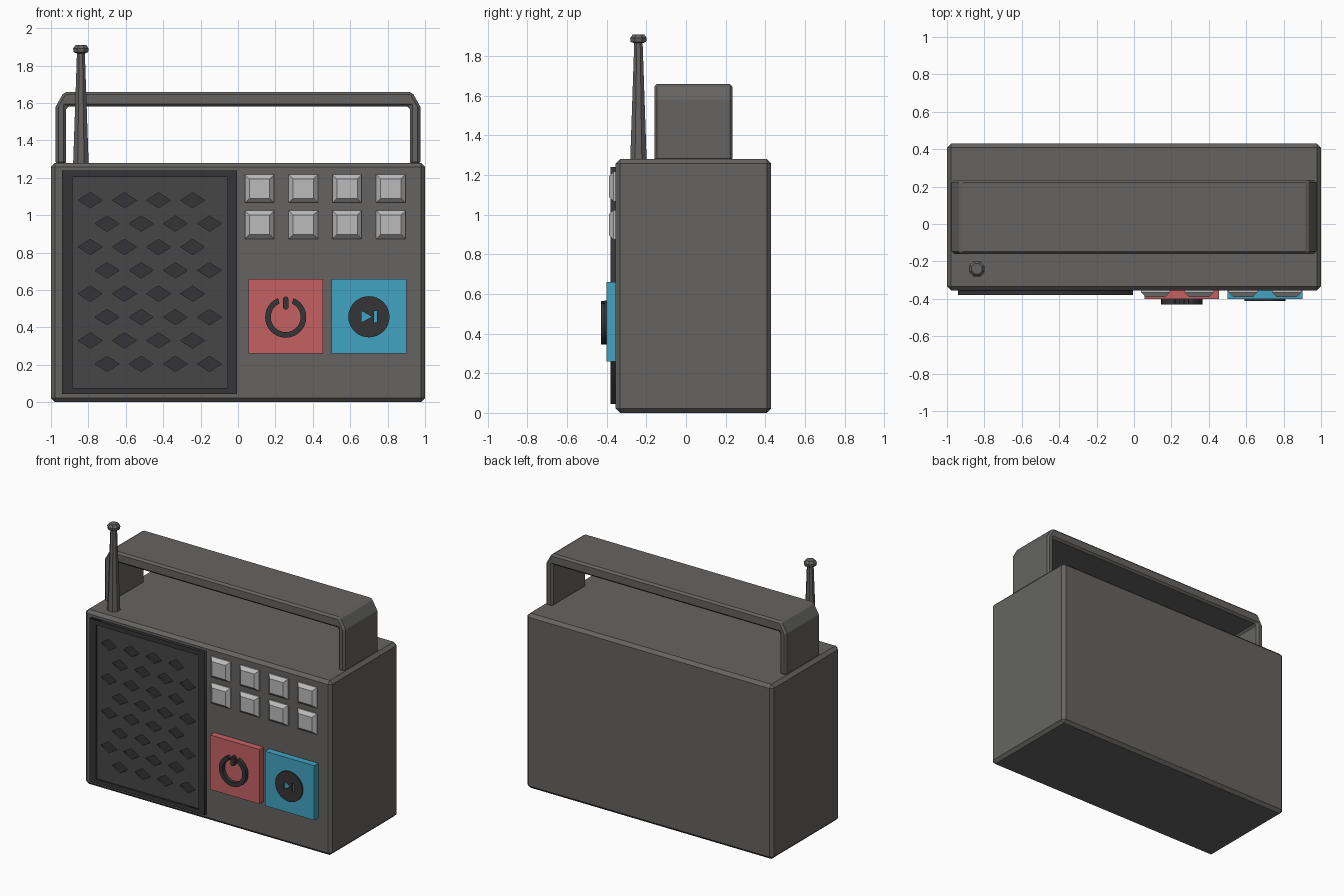
import bpy, bmesh
from math import sin, cos, pi, radians

if "Cube" in bpy.data.objects:
    bpy.data.objects.remove(bpy.data.objects["Cube"])


def material(name, r, g, b):
    m = bpy.data.materials.new(name)
    m.diffuse_color = (r, g, b, 1)
    m.use_nodes = True
    m.node_tree.nodes["Principled BSDF"].inputs["Base Color"].default_value = m.diffuse_color
    return m


GREY = material("case_grey", 0.13, 0.127, 0.122)
DARK = material("dark_trim", 0.035, 0.035, 0.038)
MESH = material("grille_grey", 0.062, 0.062, 0.062)
LIGHT = material("key_grey", 0.5, 0.5, 0.5)
RED = material("red", 0.56, 0.12, 0.125)
BLUE = material("blue", 0.055, 0.37, 0.54)


def finish(name, bm, mat, bevel=0):
    bmesh.ops.recalc_face_normals(bm, faces=bm.faces)
    me = bpy.data.meshes.new(name)
    bm.to_mesh(me)
    bm.free()
    ob = bpy.data.objects.new(name, me)
    bpy.context.collection.objects.link(ob)
    me.materials.append(mat)
    if bevel:
        mod = ob.modifiers.new("bevel", 'BEVEL')
        mod.width, mod.segments = bevel, 1
        mod.limit_method, mod.angle_limit = 'ANGLE', radians(50)
    return ob


def prism(name, outline, y0, y1, mat, bevel=0, grow=1):
    """Extrude an x/z outline from y0 (front) to y1; grow below 1 tapers the front."""
    bm = bmesh.new()
    cx = sum(p[0] for p in outline) / len(outline)
    cz = sum(p[1] for p in outline) / len(outline)
    front = [bm.verts.new((cx + (x - cx) * grow, y0, cz + (z - cz) * grow)) for x, z in outline]
    back = [bm.verts.new((x, y1, z)) for x, z in outline]
    bm.faces.new(front)
    bm.faces.new(back[::-1])
    n = len(outline)
    for i in range(n):
        j = (i + 1) % n
        bm.faces.new((front[i], back[i], back[j], front[j]))
    return finish(name, bm, mat, bevel)


def plate(name, loops, y0, y1, mat):
    """Flat plate in x/z: first loop is the outline, the others are holes."""
    cu = bpy.data.curves.new(name, 'CURVE')
    cu.dimensions, cu.fill_mode, cu.extrude = '2D', 'BOTH', (y1 - y0) / 2
    for loop in loops:
        sp = cu.splines.new('POLY')
        sp.points.add(len(loop) - 1)
        for p, (x, z) in zip(sp.points, loop):
            p.co = (x, z, 0, 1)
        sp.use_cyclic_u = True
    tmp = bpy.data.objects.new(name + "_curve", cu)
    bpy.context.collection.objects.link(tmp)
    bpy.context.view_layer.update()
    me = bpy.data.meshes.new_from_object(tmp)
    bm = bmesh.new()
    bm.from_mesh(me)
    bpy.data.objects.remove(tmp)
    bmesh.ops.remove_doubles(bm, verts=bm.verts, dist=1e-5)
    for v in bm.verts:
        x, z, d = v.co
        v.co = (x, (y0 + y1) / 2 - d, z)
    return finish(name, bm, mat)


def rect(x0, x1, z0, z1):
    return [(x0, z0), (x1, z0), (x1, z1), (x0, z1)]


def arc(cx, cz, r, a0, a1, n):
    return [(cx + r * cos(a0 + (a1 - a0) * i / n), cz + r * sin(a0 + (a1 - a0) * i / n))
            for i in range(n + 1)]


FRONT = -0.355

# Case
prism("case", rect(-1, 1, 0, 1.28), FRONT, 0.43, GREY, 0.022)

# Carrying handle: U-shaped band with clipped top corners
half = [(0.975, 1.27), (0.975, 1.58), (0.93, 1.66)]
inner = [(-0.92, 1.27), (-0.92, 1.58), (0.92, 1.58), (0.92, 1.27)]
prism("handle", half + [(-x, z) for x, z in half[::-1]] + inner, -0.16, 0.235, GREY, 0.014)

# Telescopic antenna, an eight-sided lathe
bm = bmesh.new()
rings = []
for r, z in [(0.045, 1.27), (0.023, 1.865), (0.042, 1.872), (0.045, 1.892), (0.03, 1.91)]:
    rings.append([bm.verts.new((-0.84 + r * cos(pi / 4 * (i + .5)),
                                -0.24 + r * sin(pi / 4 * (i + .5)), z)) for i in range(8)])
for a, b in zip(rings, rings[1:]):
    for i in range(8):
        bm.faces.new((a[i], a[(i + 1) % 8], b[(i + 1) % 8], b[i]))
bm.faces.new(rings[0])
bm.faces.new(rings[-1])
finish("antenna", bm, GREY)

# Speaker: frame, dark backing and perforated grille
plate("speaker_frame", [rect(-0.94, -0.005, 0.045, 1.24), rect(-0.885, -0.055, 0.075, 1.205)],
      -0.38, FRONT + 0.005, DARK)
prism("speaker_backing", rect(-0.9, -0.04, 0.06, 1.22), -0.358, FRONT + 0.005, DARK)
holes = []
for row in range(8):
    z = 1.08 - row * 0.125
    for col in range(4):
        x = -0.79 + col * 0.1825 + (row % 2) * 0.09
        holes.append([(x - 0.064, z), (x, z - 0.041), (x + 0.064, z), (x, z + 0.041)])
plate("speaker_grille", [rect(-0.886, -0.054, 0.074, 1.206)] + holes, -0.368, -0.357, MESH)

# Preset keys, tapered towards the front
for row in range(2):
    for col in range(4):
        x, z = 0.115 + col * 0.234, 1.142 - row * 0.193
        sq = rect(x - 0.078, x + 0.078, z - 0.075, z + 0.075)
        prism("key_base", sq, -0.365, FRONT + 0.005, LIGHT)
        prism("key_cap", sq, -0.389, -0.365, LIGHT, grow=0.7)

# Large buttons
prism("power_button", rect(0.055, 0.455, 0.26, 0.66), -0.402, FRONT + 0.005, RED)
prism("play_button", rect(0.5, 0.9, 0.26, 0.66), -0.402, FRONT + 0.005, BLUE)

# Power symbol: open ring and bar
cx, cz, gap = 0.255, 0.455, radians(22)
ring = (arc(cx, cz, 0.11, pi / 2 + gap, 2.5 * pi - gap, 28)
        + arc(cx, cz, 0.08, 2.5 * pi - gap * 1.1, pi / 2 + gap * 1.1, 28))
plate("power_ring", [ring], -0.43, -0.4, DARK)
bar = arc(cx, 0.55, 0.015, 0, pi, 6) + arc(cx, 0.51, 0.015, pi, 2 * pi, 6)
prism("power_bar", bar, -0.43, -0.4, DARK)

# Play symbol: disc with a triangle and bar cut out
plate("play_disc", [arc(0.7, 0.457, 0.11, 0, 2 * pi * 31 / 32, 31),
                    [(0.66, 0.427), (0.715, 0.457), (0.66, 0.489)],
                    rect(0.728, 0.743, 0.427, 0.489)], -0.412, -0.4, DARK)
